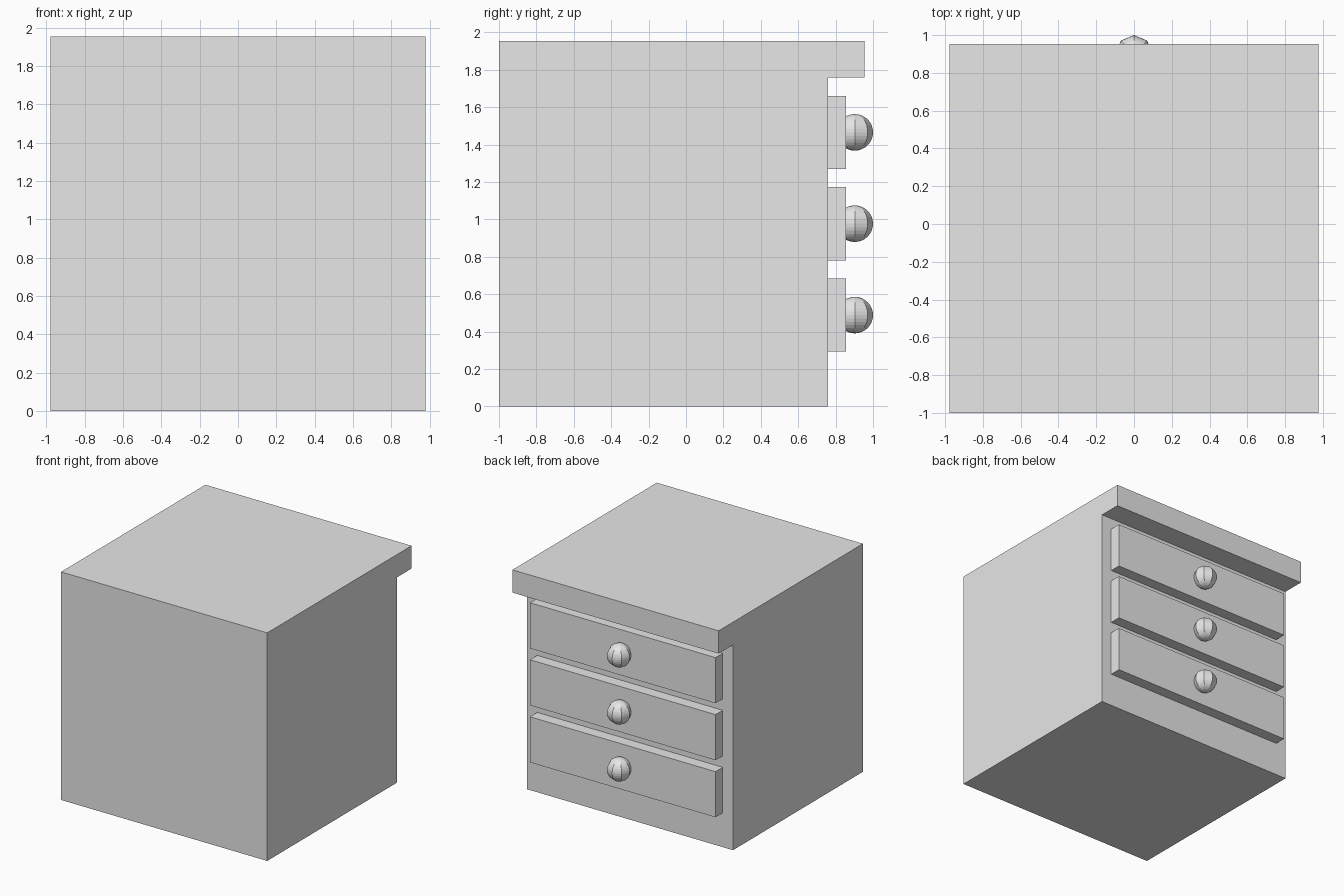
import bpy, bmesh
from mathutils import Matrix

cube = bpy.data.objects.get("Cube")
if cube:
    bpy.data.objects.remove(cube, do_unlink=True)

U = 2 / 20.47          # module that every part is sized by
BACK = -1.0            # plain side
FACE = BACK + 18 * U   # side that carries the drawers

grey = bpy.data.materials.new("light grey")
grey.use_nodes = True
grey.diffuse_color = (0.8, 0.8, 0.8, 1)
grey.node_tree.nodes["Principled BSDF"].inputs["Base Color"].default_value = (0.8, 0.8, 0.8, 1)


def finish(name, bm):
    bmesh.ops.recalc_face_normals(bm, faces=bm.faces)
    mesh = bpy.data.meshes.new(name)
    bm.to_mesh(mesh)
    bm.free()
    mesh.materials.append(grey)
    obj = bpy.data.objects.new(name, mesh)
    bpy.context.collection.objects.link(obj)
    return obj


# Cabinet with overhanging top: side profile extruded across the width
profile = [(BACK, 0), (FACE, 0), (FACE, 18 * U), (FACE + 2 * U, 18 * U),
           (FACE + 2 * U, 20 * U), (BACK, 20 * U)]
bm = bmesh.new()
side = bm.faces.new([bm.verts.new((-10 * U, y, z)) for y, z in profile])
ext = bmesh.ops.extrude_face_region(bm, geom=[side])
moved = [v for v in ext["geom"] if isinstance(v, bmesh.types.BMVert)]
bmesh.ops.translate(bm, verts=moved, vec=(20 * U, 0, 0))
finish("cabinet", bm)

# Three drawer fronts, each with a round knob
for i, level in enumerate(("bottom", "middle", "top")):
    z = (5 + 5 * i) * U

    bm = bmesh.new()
    place = Matrix.Translation((0, FACE + U / 2, z)) @ Matrix.Diagonal((18 * U, U, 4 * U, 1))
    bmesh.ops.create_cube(bm, size=1, matrix=place)
    finish(level + "_drawer", bm)

    bm = bmesh.new()
    bmesh.ops.create_uvsphere(bm, u_segments=8, v_segments=16, radius=U,
                              matrix=Matrix.Translation((0, FACE + 1.47 * U, z)))
    finish(level + "_knob", bm)
